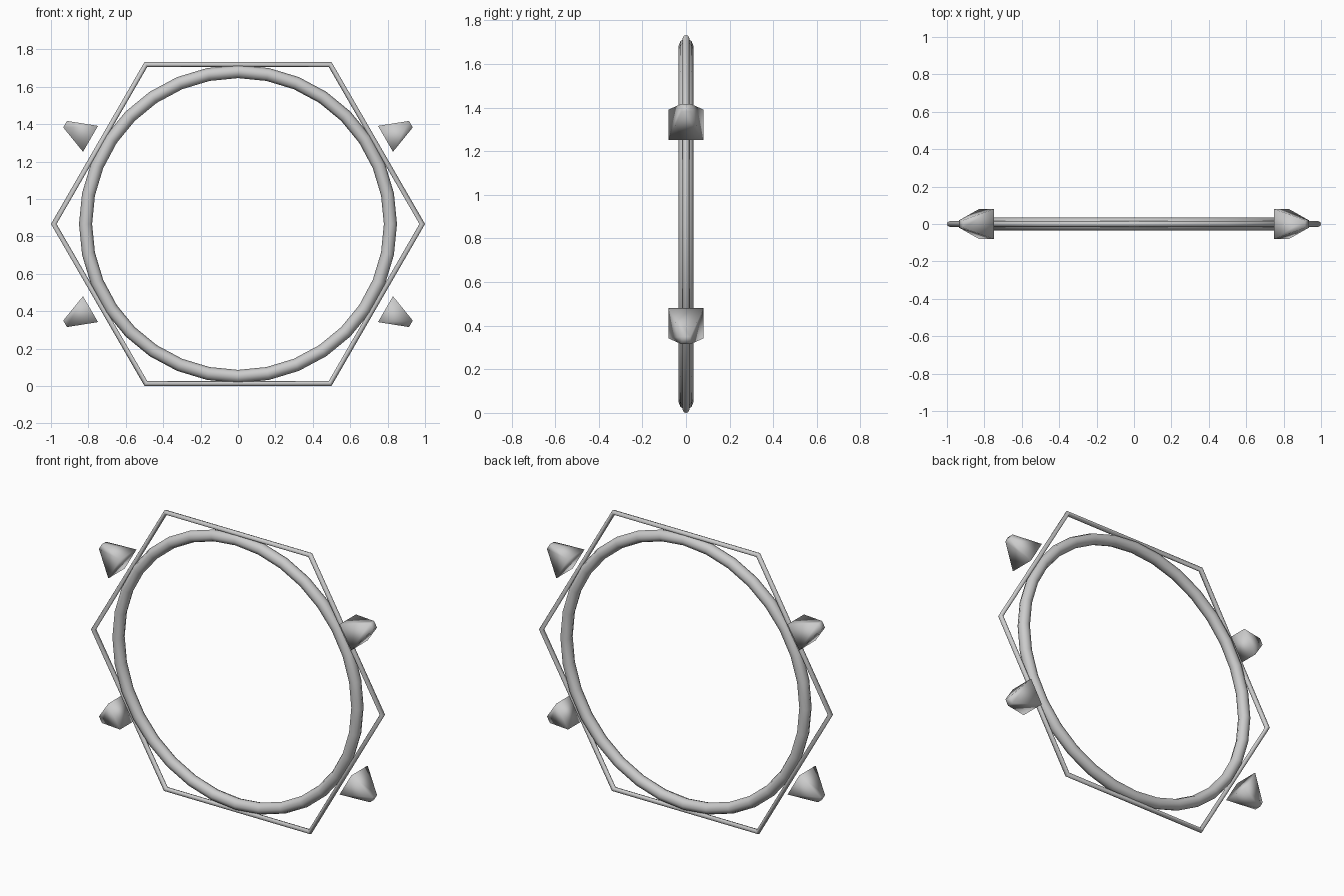
import bpy, math
from mathutils import Matrix, Vector

if "Cube" in bpy.data.objects:
    bpy.data.objects.remove(bpy.data.objects["Cube"])

CZ = 0.866  # centre height of the frame


def finish(name):
    ob = bpy.context.object
    ob.name = name
    bpy.ops.object.shade_smooth()
    return ob


def torus(name, radius, tube, sides, tube_sides):
    bpy.ops.mesh.primitive_torus_add(
        major_radius=radius, minor_radius=tube,
        major_segments=sides, minor_segments=tube_sides,
        location=(0, 0, CZ), rotation=(math.pi / 2, 0, 0))
    return finish(name)


# Thin six-sided outer frame and round inner ring
torus("hexagon_frame", 0.985, 0.015, 6, 8)
torus("inner_ring", 0.815, 0.035, 32, 8)

# Blunt square spikes floating outside the four sloping sides
for i, deg in enumerate((30, 150, 210, 330)):
    a = math.radians(deg)
    bpy.ops.mesh.primitive_cone_add(
        vertices=4, radius1=0.08 * math.sqrt(2), radius2=0.02 * math.sqrt(2), depth=0.157)
    ob = finish(f"spike_{i + 1}")
    ob.data.transform(Matrix.Rotation(math.pi / 4, 4, 'Z'))
    ob.rotation_euler = (0, math.pi / 2 - a, 0)
    ob.location = Vector((math.cos(a), 0, math.sin(a))) * 0.989 + Vector((0, 0, CZ))
